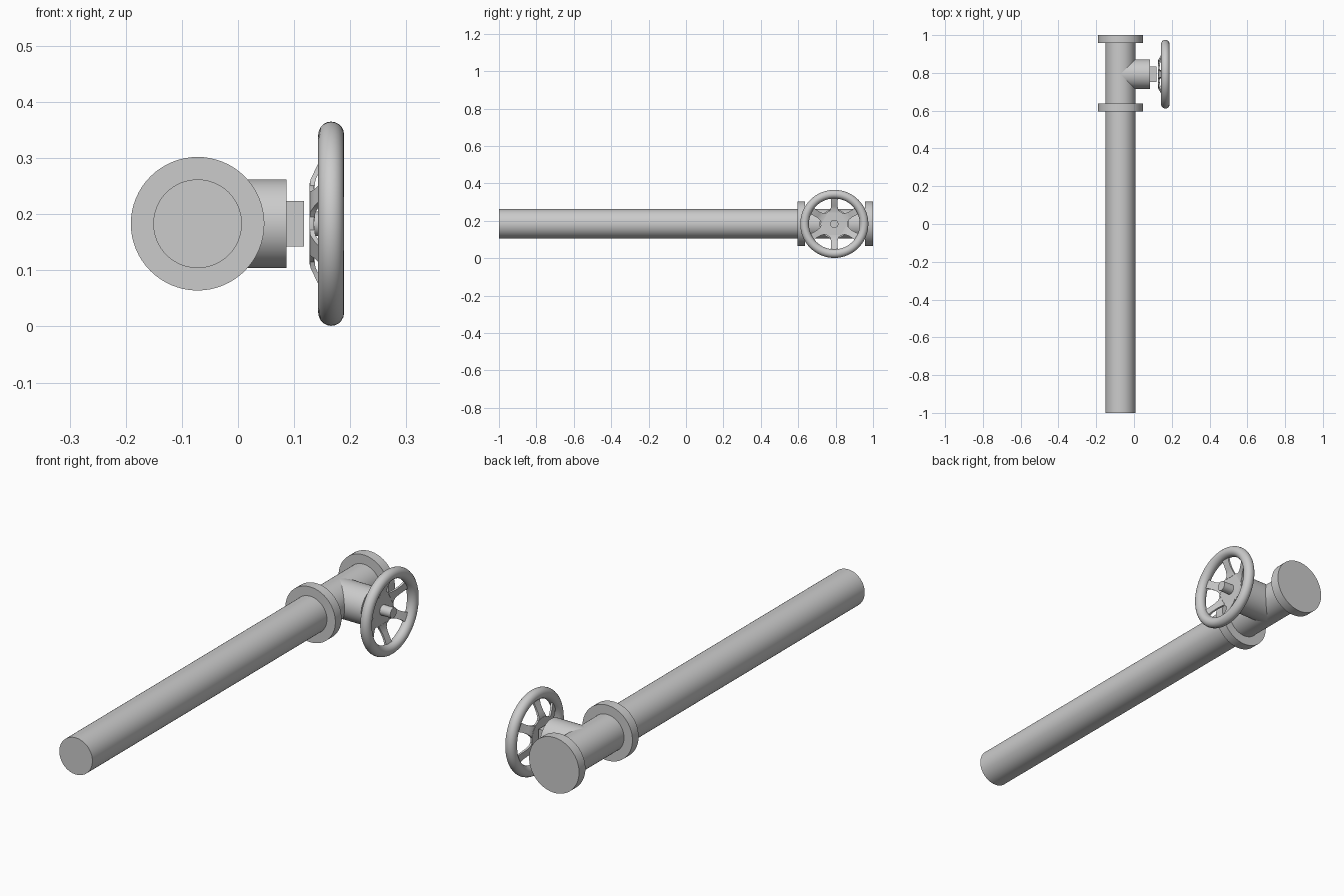
import bpy, bmesh, math
from mathutils import Matrix, Vector

if "Cube" in bpy.data.objects:
    bpy.data.objects.remove(bpy.data.objects["Cube"])

PX, PZ, WY = -0.072, 0.183, 0.793   # pipe axis (x, z) and valve position along y


def finish(name, bm, angle=35):
    bmesh.ops.recalc_face_normals(bm, faces=bm.faces)
    me = bpy.data.meshes.new(name)
    bm.to_mesh(me)
    bm.free()
    ob = bpy.data.objects.new(name, me)
    bpy.context.collection.objects.link(ob)
    bpy.ops.object.select_all(action='DESELECT')
    ob.select_set(True)
    bpy.context.view_layer.objects.active = ob
    bpy.ops.object.shade_smooth_by_angle(angle=math.radians(angle))
    return ob


def cylinder(name, axis, a, b, r, segs=64):
    bm = bmesh.new()
    mid = (a + b) / 2
    if axis == 'Y':
        m = Matrix.Translation((PX, mid, PZ)) @ Matrix.Rotation(math.pi / 2, 4, 'X')
    else:
        m = Matrix.Translation((mid, WY, PZ)) @ Matrix.Rotation(math.pi / 2, 4, 'Y')
    bmesh.ops.create_cone(bm, cap_ends=True, segments=segs, radius1=r, radius2=r,
                          depth=b - a, matrix=m)
    return finish(name, bm)


# Main pipe, flanges and tee branch
cylinder("pipe", 'Y', -1, 0.99, 0.079)
cylinder("inner_flange", 'Y', 0.595, 0.637, 0.119)
cylinder("end_flange", 'Y', 0.957, 1.0, 0.119)
cylinder("tee_branch", 'X', PX, 0.086, 0.079)

# Square valve stem
bm = bmesh.new()
bmesh.ops.create_cube(bm, size=1, matrix=Matrix.Translation((0.099, WY, PZ))
                      @ Matrix.Diagonal((0.038, 0.081, 0.081, 1)))
finish("valve_stem", bm)

# Handwheel rim
bpy.ops.mesh.primitive_torus_add(major_segments=64, minor_segments=20, major_radius=0.159,
                                 minor_radius=0.023, location=(0.166, WY, PZ),
                                 rotation=(0, math.pi / 2, 0))
bpy.context.object.name = "wheel_rim"
bpy.ops.object.shade_smooth_by_angle(angle=math.radians(35))

# Handwheel hub and centre pin
cylinder("wheel_hub", 'X', 0.127, 0.135, 0.073, 48)
cylinder("wheel_pin", 'X', 0.127, 0.185, 0.022, 32)

# Sloping spokes, flaring where they meet hub and rim
COUNT = 6
sections = [(0.060, 0.030, 0.127), (0.078, 0.021, 0.129), (0.095, 0.017, 0.137),
            (0.120, 0.017, 0.149), (0.150, 0.022, 0.160)]   # radius, half width, x
bm = bmesh.new()
for i in range(COUNT):
    rot = Matrix.Rotation(i * math.tau / COUNT, 4, 'X')
    rings = []
    for r, w, x in sections:
        ring = [Vector((x, -w, r)), Vector((x, w, r)),
                Vector((x + 0.009, w, r)), Vector((x + 0.009, -w, r))]
        rings.append([bm.verts.new(rot @ p + Vector((0, WY, PZ))) for p in ring])
    for p, q in zip(rings, rings[1:]):
        for k in range(4):
            bm.faces.new((p[k], p[(k + 1) % 4], q[(k + 1) % 4], q[k]))
    bm.faces.new(rings[0])
    bm.faces.new(rings[-1])
finish("wheel_spokes", bm)
